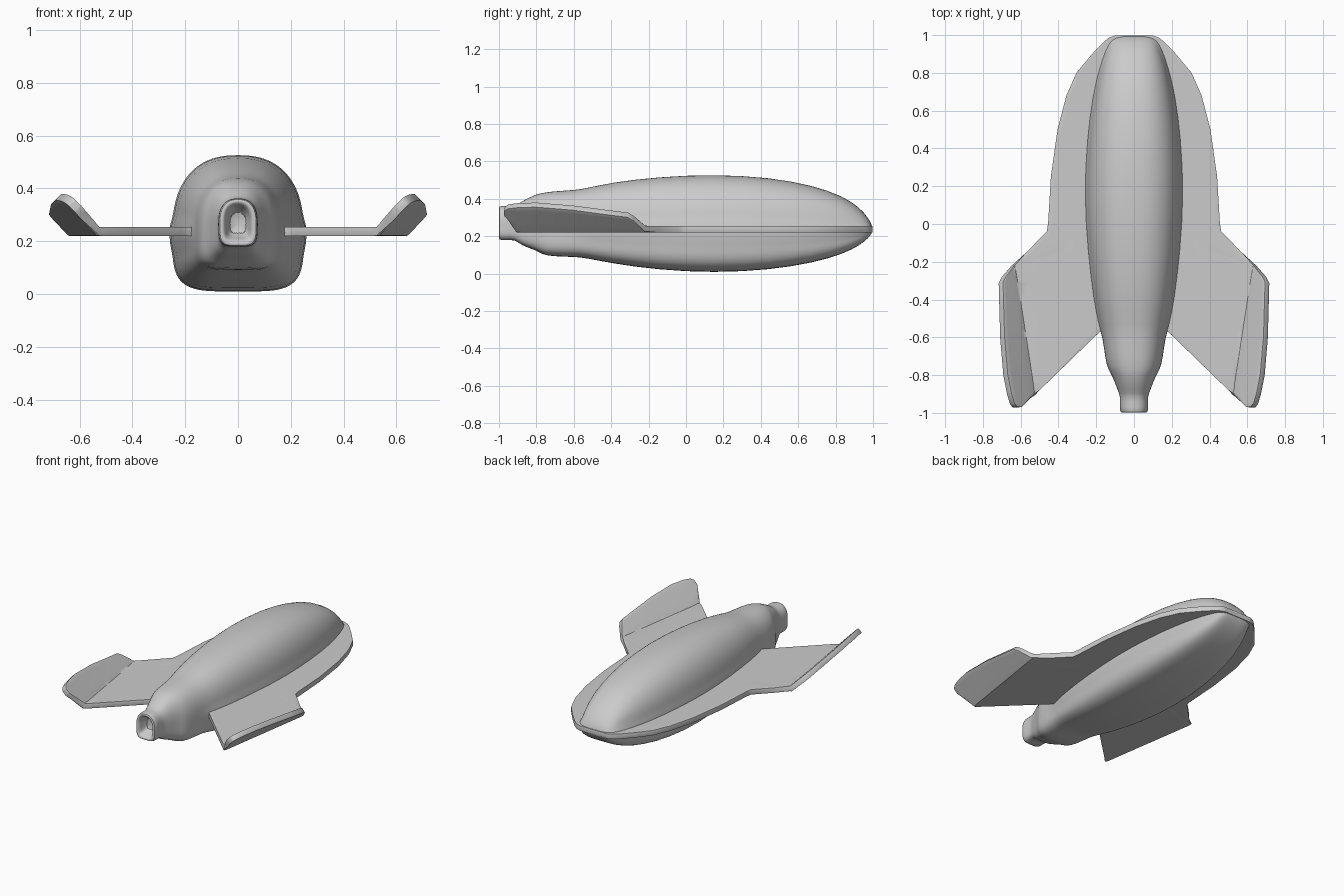
import bpy, bmesh, math

if "Cube" in bpy.data.objects:
    bpy.data.objects.remove(bpy.data.objects["Cube"])


def finish(name, bm, angle):
    bmesh.ops.recalc_face_normals(bm, faces=bm.faces)
    mesh = bpy.data.meshes.new(name)
    bm.to_mesh(mesh)
    bm.free()
    ob = bpy.data.objects.new(name, mesh)
    bpy.context.collection.objects.link(ob)
    bpy.ops.object.select_all(action='DESELECT')
    bpy.context.view_layer.objects.active = ob
    ob.select_set(True)
    bpy.ops.object.shade_smooth_by_angle(angle=math.radians(angle))
    return ob


def lerp_table(t, table):
    for (a, va), (b, vb) in zip(table, table[1:]):
        if t <= b:
            return va + (vb - va) * max(0, (t - a) / (b - a))
    return table[-1][1]


# Fuselage: y, half width, bottom z, middle z, top z; starts inside the nozzle
stations = [
    (-.92, .035, .225, .27, .315), (-.985, .045, .21, .27, .335),
    (-1.0, .055, .197, .27, .347), (-1.0, .07, .182, .27, .36),
    (-.975, .077, .178, .27, .364), (-.91, .072, .183, .27, .36),
    (-.885, .085, .152, .26, .385), (-.80, .115, .125, .25, .425),
    (-.775, .135, .105, .24, .43), (-.72, .152, .092, .235, .44),
    (-.60, .165, .09, .235, .447), (-.54, .176, .085, .235, .455),
    (-.40, .205, .055, .235, .488), (-.15, .235, .02, .235, .518),
    (.15, .255, .004, .235, .532), (.45, .24, .02, .235, .515),
    (.68, .21, .058, .235, .472), (.84, .17, .105, .235, .415),
    (.93, .135, .152, .235, .352), (.975, .11, .19, .235, .298),
    (.993, .085, .215, .235, .262), (.997, .03, .23, .235, .24)]
SEG = 48
bm = bmesh.new()
rings = []
for y, w, zb, zc, zt in stations:
    ring = []
    for i in range(SEG):
        a = 2 * math.pi * i / SEG
        c, s = math.cos(a), math.sin(a)
        n = 2.4 if s >= 0 else 4.2
        h = zt - zc if s >= 0 else zc - zb
        x = math.copysign(abs(c) ** (2 / n), c) * w
        z = zc + math.copysign(abs(s) ** (2 / n), s) * h
        if -.6 < y < .98:      # flare into the wing root
            x += math.copysign(.018 * math.exp(-((z - .238) / .025) ** 2), c)
        ring.append(bm.verts.new((x, y, z)))
    rings.append(ring)
for r0, r1 in zip(rings, rings[1:]):
    for i in range(SEG):
        j = (i + 1) % SEG
        bm.faces.new((r0[i], r0[j], r1[j], r1[i]))
bm.faces.new(rings[0])
bm.faces.new(rings[-1])
body = finish("fuselage", bm, 60)
body.modifiers.new("smooth", 'SUBSURF').levels = 1
body.modifiers["smooth"].render_levels = 1

# Wing plate with upswept tips: outlines as (y, x)
outer = [(-.97, .63), (-.95, .645), (-.90, .66), (-.80, .68), (-.60, .697),
         (-.31, .705), (-.28, .69), (-.22, .64), (-.15, .57), (-.04, .462),
         (0, .455), (.25, .44), (.50, .405), (.68, .358), (.80, .305),
         (.90, .222), (.96, .165), (.985, .135), (.998, .10)]
inner = [(-.97, .605), (-.95, .585), (-.88, .50), (-.56, .17), (-.53, 0), (1, 0)]
ys = sorted({y for y, _ in outer} | {-.88, -.72, -.56, -.53, -.45})
bm = bmesh.new()
rows = []
COLS = 16
for y in ys:
    x0, x1 = lerp_table(y, inner), lerp_table(y, outer)
    t = min(1, max(0, (-.22 - y) / .75))
    fold = .635 - .115 * t
    row = []
    for k in range(COLS + 1):
        if y <= -.22:
            f = max(fold, x0)
            x = x0 + (f - x0) * k / 10 if k <= 10 else f + (x1 - f) * (k - 10) / 6
        else:
            x = x0 + (x1 - x0) * k / COLS
        d = max(0, x - fold)
        z = .237 + d * (.9 + .1 * t) if y < -.2 else .237
        row.append(bm.verts.new((x, y, z)))
    rows.append(row)
for r0, r1 in zip(rows, rows[1:]):
    for k in range(COLS):
        bm.faces.new((r0[k], r0[k + 1], r1[k + 1], r1[k]))
bmesh.ops.remove_doubles(bm, verts=bm.verts, dist=.0005)
wing = finish("wings", bm, 35)
mir = wing.modifiers.new("mirror", 'MIRROR')
mir.use_axis[0] = True
sol = wing.modifiers.new("thickness", 'SOLIDIFY')
sol.thickness = .034
sol.offset = 0
bev = wing.modifiers.new("soft_edges", 'BEVEL')
bev.width = .01
bev.segments = 2
bev.limit_method = 'ANGLE'
bev.angle_limit = math.radians(50)
